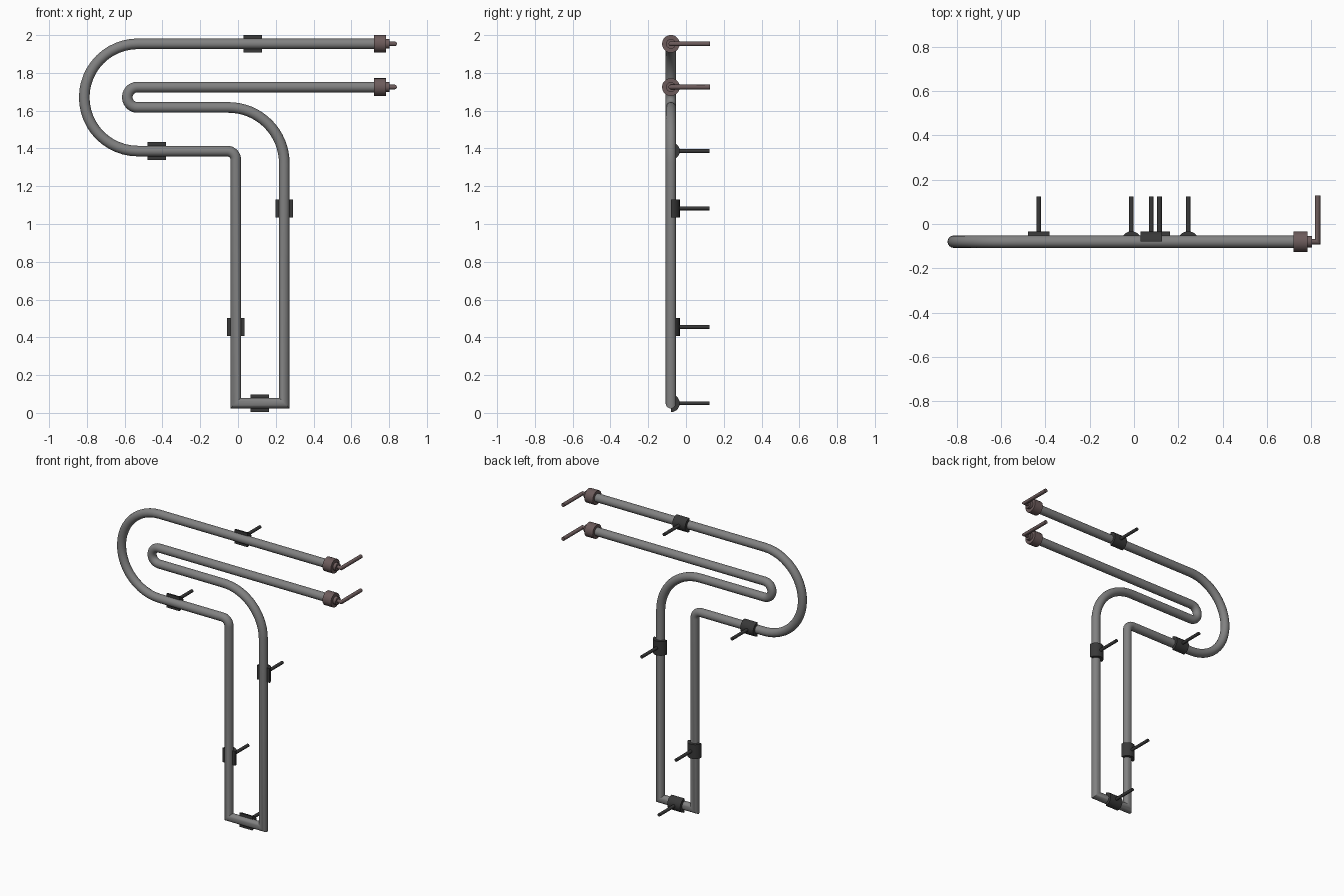
import bpy, bmesh, math
from mathutils import Vector

if "Cube" in bpy.data.objects:
    bpy.data.objects.remove(bpy.data.objects["Cube"])

Y = -0.08          # depth of the pipe plane
R = 0.028          # pipe radius


def material(name, col):
    m = bpy.data.materials.new(name)
    m.diffuse_color = (*col, 1)
    m.use_nodes = True
    m.node_tree.nodes["Principled BSDF"].inputs["Base Color"].default_value = m.diffuse_color
    return m


STEEL = material("steel", (0.22, 0.22, 0.22))
DARK = material("dark_metal", (0.04, 0.04, 0.04))
BROWN = material("brown_metal", (0.15, 0.105, 0.105))


def finish(name, bm, mat):
    bmesh.ops.recalc_face_normals(bm, faces=bm.faces)
    me = bpy.data.meshes.new(name)
    bm.to_mesh(me)
    bm.free()
    me.materials.append(mat)
    ob = bpy.data.objects.new(name, me)
    bpy.context.collection.objects.link(ob)
    bpy.ops.object.select_all(action='DESELECT')
    ob.select_set(True)
    bpy.context.view_layer.objects.active = ob
    bpy.ops.object.shade_smooth_by_angle(angle=math.radians(46))
    return ob


def sweep(name, pts, normal, radii, sides, mat):
    """Round tube along a planar path, mitred at the corners and capped."""
    pts = [Vector(p) for p in pts]
    n = Vector(normal)
    if not isinstance(radii, (list, tuple)):
        radii = [radii] * len(pts)
    bm = bmesh.new()
    rings = []
    for i, p in enumerate(pts):
        a = p - pts[i - 1] if i else pts[1] - p
        b = pts[i + 1] - p if i < len(pts) - 1 else a
        a, b = (a if a.length else b).normalized(), (b if b.length else a).normalized()
        t = (a + b).normalized()
        side = t.cross(n) / max(t.dot(a), 0.3)
        rings.append([bm.verts.new(p + radii[i] * (side * math.cos(w) + n * math.sin(w)))
                      for w in (2 * math.pi * k / sides for k in range(sides))])
    for r0, r1 in zip(rings, rings[1:]):
        for k in range(sides):
            j = (k + 1) % sides
            bm.faces.new((r0[k], r0[j], r1[j], r1[k]))
    bm.faces.new(rings[0])
    bm.faces.new(rings[-1])
    return finish(name, bm, mat)


def arc(cx, cz, r, a0, a1, n):
    return [(cx + r * math.cos(math.radians(a0 + (a1 - a0) * i / n)), Y,
             cz + r * math.sin(math.radians(a0 + (a1 - a0) * i / n))) for i in range(n + 1)]


# one continuous bent pipe
XL, XR = -0.012, 0.245
path = [(0.74, Y, 1.954)]
path += arc(-0.53, 1.67, 0.284, 90, 270, 24)          # large return bend
path += arc(XL - 0.045, 1.341, 0.045, 90, 0, 8)       # tight elbow
path += [(XL, Y, 0.051), (XR, Y, 0.051)]              # square bottom
path += arc(XR - 0.295, 1.322, 0.295, 0, 90, 16)      # wide elbow
path += arc(-0.532, 1.671, 0.054, 270, 90, 14)        # small return bend
path += [(0.74, Y, 1.725)]
sweep("bent_pipe", path, (0, 1, 0), R, 16, STEEL)


# half-round saddle with a wall rod behind it
def clamp(name, x, z, vertical):
    u, v = Vector((0, 0, 1)), Vector((1, 0, 0))
    if not vertical:
        u, v = v, u
    c = Vector((x, Y, z))
    bm = bmesh.new()
    n = 10
    outline = [(0.047, math.pi * i / n) for i in range(n + 1)]
    outline += [(R - 0.001, math.pi * i / n) for i in range(n, -1, -1)]
    ends = [[bm.verts.new(c + u * h + r * (v * math.cos(a) + Vector((0, math.sin(a), 0))))
             for r, a in outline] for h in (-0.048, 0.048)]
    m = len(outline)
    for k in range(m):
        j = (k + 1) % m
        bm.faces.new((ends[0][k], ends[0][j], ends[1][j], ends[1][k]))
    for e in ends:
        for k in range(n):
            bm.faces.new((e[k], e[k + 1], e[m - 2 - k], e[m - 1 - k]))
    finish(name + "_saddle", bm, DARK)
    sweep(name + "_rod", [(x, Y + 0.036, z), (x, 0.124, z)], (0, 0, 1), 0.0105, 12, DARK)


clamp("top_clamp", 0.078, 1.954, False)
clamp("left_clamp", -0.43, 1.386, False)
clamp("right_leg_clamp", XR, 1.083, True)
clamp("left_leg_clamp", XL, 0.455, True)
clamp("bottom_clamp", 0.115, 0.051, False)

# end fittings: collar, stub and elbowed outlet rod
for label, z in (("upper", 1.954), ("lower", 1.725)):
    sweep(label + "_collar", [(0.72, Y, z), (0.783, Y, z)], (0, 0, 1), 0.047, 20, BROWN)
    sweep(label + "_stub", [(0.775, Y, z), (0.803, Y, z)], (0, 0, 1), 0.026, 16, BROWN)
    sweep(label + "_outlet_rod", [(0.79, Y, z), (0.829, Y, z), (0.829, 0.128, z)],
          (0, 0, 1), 0.0125, 12, BROWN)
